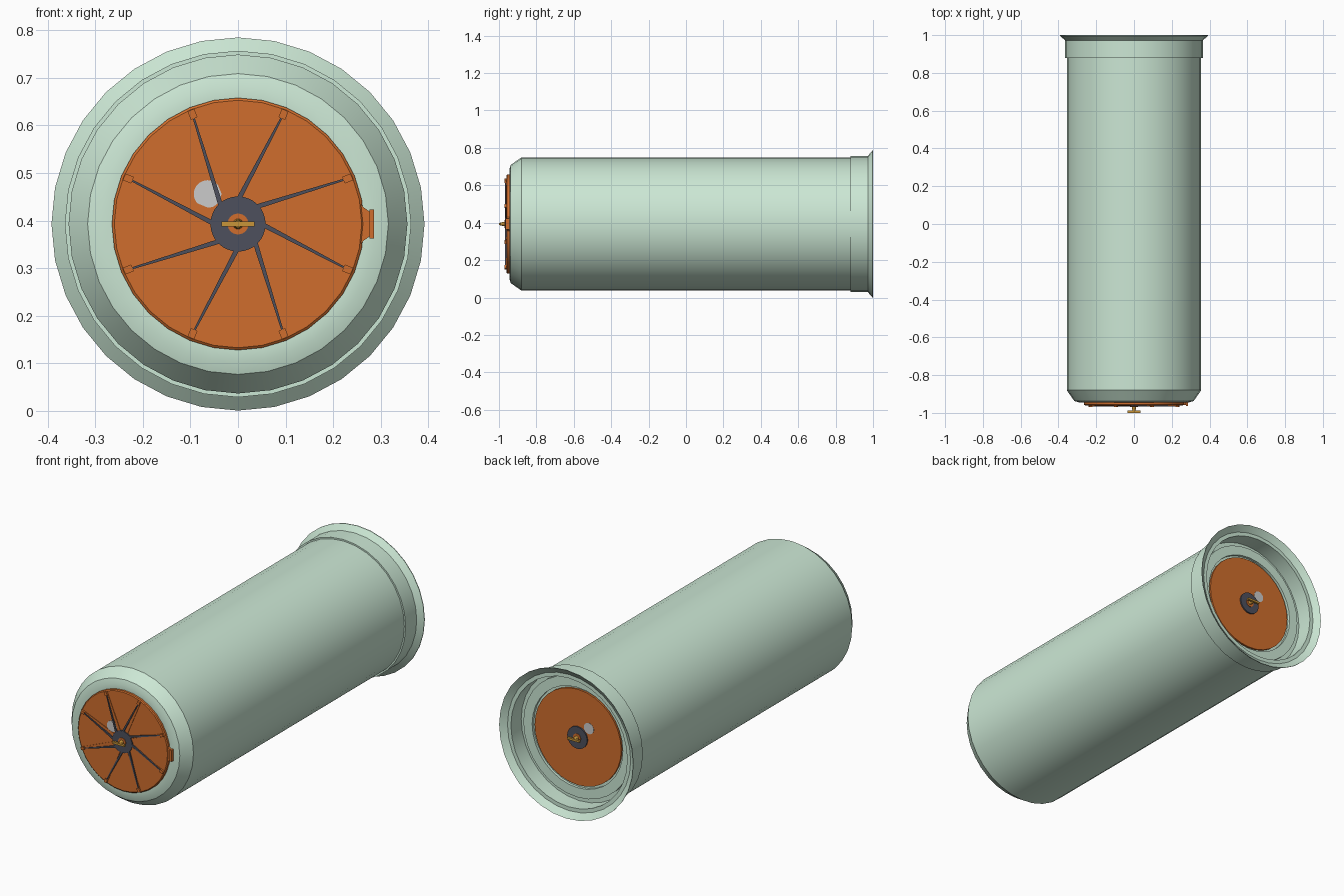
import bpy, bmesh
from math import sin, cos, pi, radians
from mathutils import Vector

if "Cube" in bpy.data.objects:
    bpy.data.objects.remove(bpy.data.objects["Cube"])

CZ = 0.393  # height of the long axis


def material(name, rgb):
    m = bpy.data.materials.new(name)
    m.diffuse_color = (*rgb, 1)
    m.use_nodes = True
    m.node_tree.nodes["Principled BSDF"].inputs["Base Color"].default_value = m.diffuse_color
    return m


GREEN = material("pale_green", (0.60, 0.80, 0.66))
ORANGE = material("orange", (0.63, 0.155, 0.026))
DARK = material("dark_grey", (0.075, 0.08, 0.11))
GOLD = material("gold", (0.58, 0.30, 0.04))


def finish(name, bm, mat):
    bmesh.ops.recalc_face_normals(bm, faces=bm.faces)
    me = bpy.data.meshes.new(name)
    bm.to_mesh(me)
    bm.free()
    ob = bpy.data.objects.new(name, me)
    bpy.context.collection.objects.link(ob)
    if mat:
        me.materials.append(mat)
    bpy.context.view_layer.objects.active = ob
    bpy.ops.object.select_all(action='DESELECT')
    ob.select_set(True)
    bpy.ops.object.shade_smooth_by_angle(angle=radians(20))
    return ob


def revolve(name, profile, mat, n=32, x=0, z=CZ):
    """Spin (radius, y) points around an axis along y, capping both ends."""
    bm = bmesh.new()
    rings = [[bm.verts.new((x + r * cos(2 * pi * i / n), y, z + r * sin(2 * pi * i / n)))
              for i in range(n)] for r, y in profile]
    for a, b in zip(rings, rings[1:]):
        for i in range(n):
            j = (i + 1) % n
            bm.faces.new((a[i], a[j], b[j], b[i]))
    bm.faces.new(rings[0])
    bm.faces.new(rings[-1])
    return finish(name, bm, mat)


def prism(bm, pts, y0, y1):
    """Extrude an outline of (x, z) points, relative to the axis, along y."""
    a = [bm.verts.new((p[0], y0, CZ + p[1])) for p in pts]
    b = [bm.verts.new((p[0], y1, CZ + p[1])) for p in pts]
    n = len(pts)
    bm.faces.new(a)
    bm.faces.new(b)
    for i in range(n):
        j = (i + 1) % n
        bm.faces.new((a[i], a[j], b[j], b[i]))


def bar(p, q, wp, wq):
    """Outline of a tapered bar from p to q."""
    p, q = Vector(p), Vector(q)
    d = (q - p).normalized()
    s = Vector((-d.y, d.x))
    return [p + s * wp / 2, q + s * wq / 2, q - s * wq / 2, p - s * wp / 2]


def polar(r, deg):
    return (r * cos(radians(deg)), r * sin(radians(deg)))


# Main shell: rounded front end, long tube, recessed rear bulkhead
revolve("shell", [(0.268, -0.945), (0.290, -0.945), (0.316, -0.937), (0.356, -0.88),
                  (0.356, 0.88), (0.364, 0.88), (0.364, 0.972), (0.392, 0.996),
                  (0.392, 1.0), (0.360, 0.976), (0.340, 0.976), (0.340, 0.89),
                  (0.316, 0.89), (0.316, 0.906), (0.265, 0.906), (0.265, 0.892)], GREEN)

# Front and rear hatches
revolve("front_hatch", [(0.265, -0.94), (0.265, -0.956), (0.260, -0.960)], ORANGE)
revolve("rear_hatch", [(0.253, 0.89), (0.253, 0.902)], ORANGE)

# Windows, hubs and handles on both hatches
for side, face, sgn in (("front", -0.960, -1), ("rear", 0.902, 1)):
    revolve(side + "_window", [(0.029, face - sgn * 0.004), (0.029, face + sgn * 0.0015)],
            None, x=-0.064, z=CZ + 0.063)
    revolve(side + "_hub", [(0.058, face - sgn * 0.004), (0.058, face + sgn * 0.007)], DARK)
    revolve(side + "_hub_cap", [(0.022, face), (0.022, face + sgn * 0.010)], ORANGE, 24)
    revolve(side + "_handle_stem", [(0.012, face), (0.008, face + sgn * 0.034)], GOLD, 16)
    bm = bmesh.new()
    prism(bm, bar((-0.035, 0), (0.035, 0), 0.011, 0.011), face + sgn * 0.028, face + sgn * 0.040)
    finish(side + "_handle", bm, GOLD)

# Radial ribs, locking rods and rim clamps on the front hatch
ribs, rods, clamps = bmesh.new(), bmesh.new(), bmesh.new()
for k in range(8):
    a = 22.5 + 45 * k
    prism(ribs, bar(polar(0.05, a), polar(0.245, a), 0.015, 0.015), -0.958, -0.9625)
    prism(rods, bar(polar(0.054, a + 20), polar(0.25, a), 0.010, 0.004), -0.960, -0.967)
    prism(clamps, bar(polar(0.240, a), polar(0.259, a), 0.015, 0.015), -0.957, -0.970)
finish("hatch_ribs", ribs, ORANGE)
finish("locking_rods", rods, DARK)
finish("rim_clamps", clamps, ORANGE)

# Side hinge: flared neck and end plate
bm = bmesh.new()
prism(bm, [(0.255, -0.045), (0.264, -0.035), (0.278, -0.025),
           (0.278, 0.025), (0.264, 0.035), (0.255, 0.045)], -0.945, -0.958)
prism(bm, bar((0.281, -0.030), (0.281, 0.030), 0.010, 0.010), -0.940, -0.964)
finish("hatch_hinge", bm, ORANGE)
